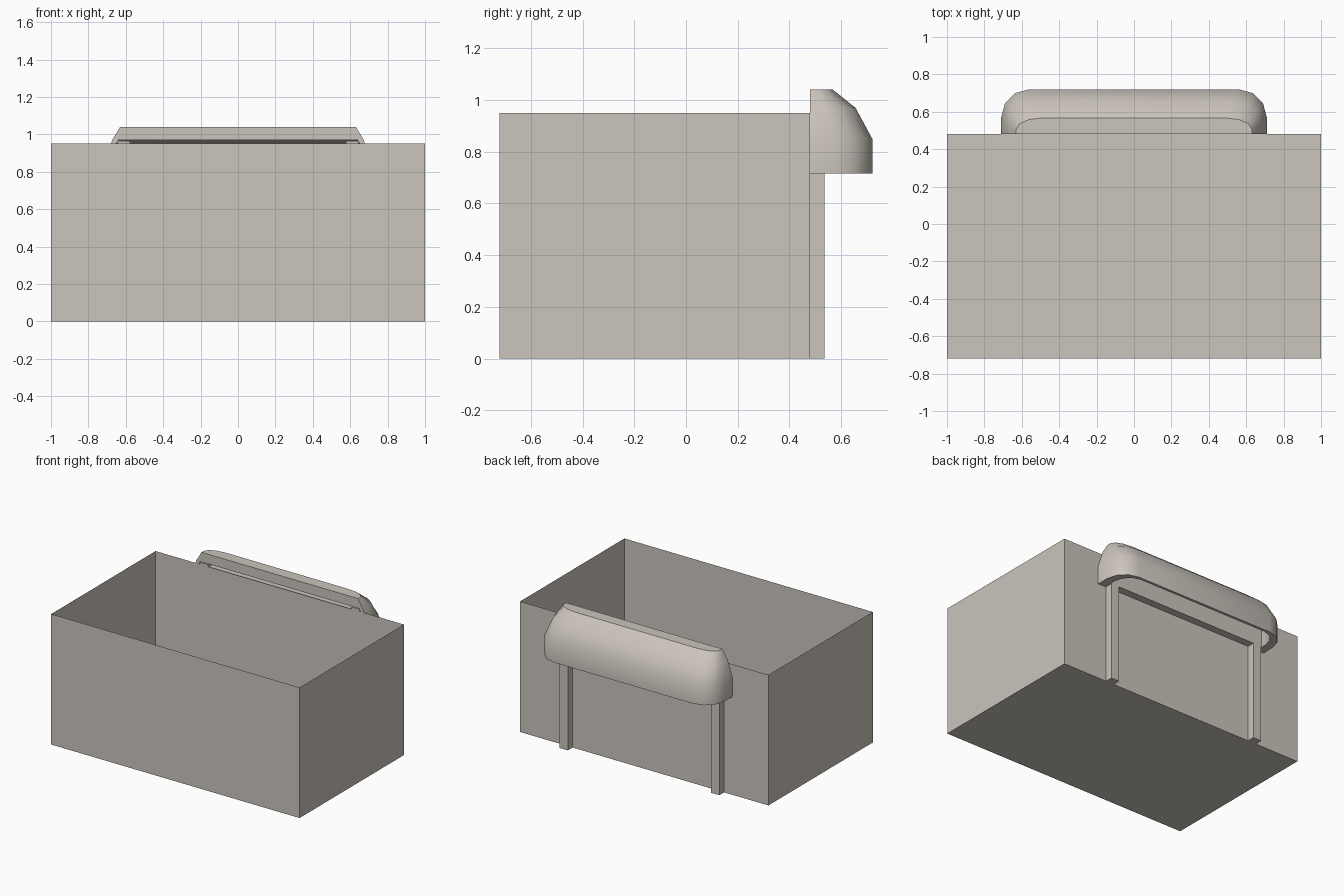
import bpy, bmesh
from math import sin, cos, pi

cube = bpy.data.objects.get("Cube")
if cube:
    bpy.data.objects.remove(cube, do_unlink=True)

stone = bpy.data.materials.new("warm_grey")
stone.use_nodes = True
colour = (0.60, 0.555, 0.505, 1)
stone.diffuse_color = colour
stone.node_tree.nodes["Principled BSDF"].inputs["Base Color"].default_value = colour

WALL_Y = 0.48    # plane of the back wall


def finish(name, bm):
    bmesh.ops.recalc_face_normals(bm, faces=bm.faces)
    mesh = bpy.data.meshes.new(name)
    bm.to_mesh(mesh)
    bm.free()
    mesh.materials.append(stone)
    obj = bpy.data.objects.new(name, mesh)
    bpy.context.collection.objects.link(obj)
    return obj


def box(name, lo, hi, open_top=False):
    bm = bmesh.new()
    bmesh.ops.create_cube(bm, size=1)
    for v in bm.verts:
        v.co = [(a + b) / 2 + c * (b - a) for a, b, c in zip(lo, hi, v.co)]
    if open_top:
        top = [f for f in bm.faces if all(v.co.z > hi[2] - 0.001 for v in f.verts)]
        bmesh.ops.delete(bm, geom=top, context='FACES_ONLY')
    return finish(name, bm)


# Open bin with thin walls
box("bin", (-1, -0.72, 0), (1, WALL_Y, 0.95), open_top=True)

# Two uprights and the plate joining them inside the hood
for side, x in (("left", 0.61), ("right", -0.61)):
    box(side + "_post", (x - 0.033, WALL_Y, 0), (x + 0.033, 0.535, 0.965))
box("mounting_plate", (-0.645, WALL_Y, 0.717), (0.645, 0.535, 0.945))


def ring(bm, z, w, d, rx, ry):
    """U-shaped outline with rounded back corners, open at the wall."""
    half = [(w, WALL_Y)]
    for i in range(4):
        a = i * pi / 6
        half.append((w - rx + rx * cos(a), d - ry + ry * sin(a)))
    pts = half + [(-x, y) for x, y in reversed(half)]
    return [bm.verts.new((x, y, z)) for x, y in pts]


def bridge(bm, a, b):
    for i in range(len(a) - 1):
        bm.faces.new((a[i], a[i + 1], b[i + 1], b[i]))


# Hood: outer and inner skins, bottom rim and front flange
bm = bmesh.new()
outer = [ring(bm, *r) for r in (
    (0.715, 0.71, 0.72, 0.15, 0.15),
    (0.85, 0.71, 0.72, 0.15, 0.15),
    (0.97, 0.672, 0.655, 0.145, 0.11),
    (1.04, 0.63, 0.567, 0.14, 0.06))]
inner = [ring(bm, *r) for r in (
    (0.715, 0.65, 0.70, 0.12, 0.13),
    (0.85, 0.65, 0.70, 0.12, 0.13),
    (0.95, 0.65, 0.64, 0.12, 0.10),
    (0.97, 0.64, 0.56, 0.12, 0.05))]
for skin in (outer, inner):
    for a, b in zip(skin, skin[1:]):
        bridge(bm, a, b)
    bm.faces.new(skin[-1])
bridge(bm, outer[0], inner[0])
for end in (0, -1):
    bridge(bm, [r[end] for r in outer], [r[end] for r in inner])
bm.faces.new((outer[-1][0], outer[-1][-1], inner[-1][-1], inner[-1][0]))
hood = finish("hood", bm)

bpy.ops.object.select_all(action='DESELECT')
hood.select_set(True)
bpy.context.view_layer.objects.active = hood
bpy.ops.object.shade_smooth_by_angle(angle=pi / 5.5)
